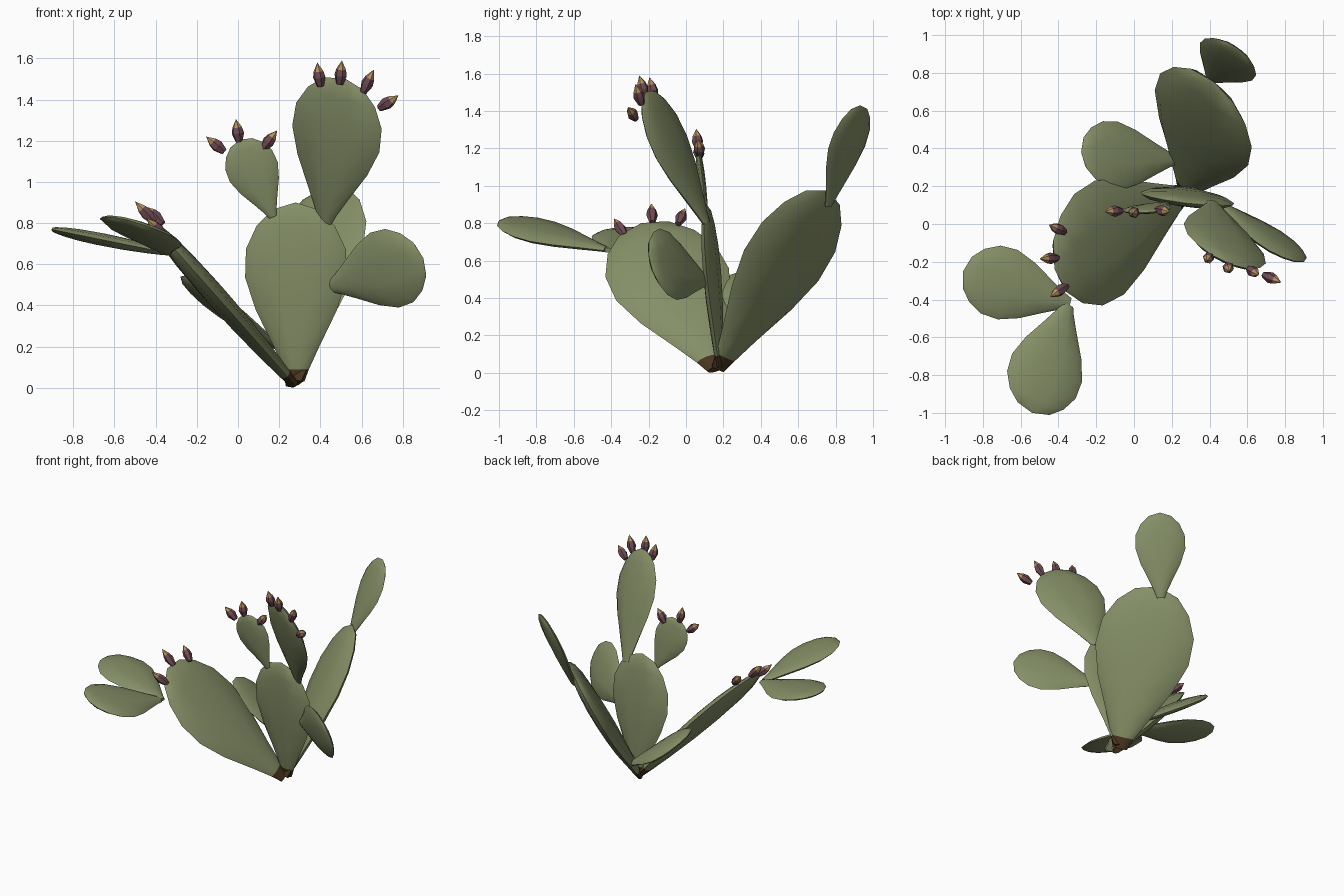
import bpy, bmesh, math
from mathutils import Vector

if "Cube" in bpy.data.objects:
    bpy.data.objects.remove(bpy.data.objects["Cube"])


def material(name, rgb):
    m = bpy.data.materials.new(name)
    m.diffuse_color = (*rgb, 1)
    m.use_nodes = True
    m.node_tree.nodes["Principled BSDF"].inputs["Base Color"].default_value = m.diffuse_color
    return m


GREEN = material("pad green", (0.235, 0.275, 0.135))
BROWN = material("woody brown", (0.065, 0.035, 0.014))
PLUM = material("fruit plum", (0.16, 0.07, 0.085))
TAN = material("fruit tip tan", (0.48, 0.29, 0.12))

# Pad outline: (position along the pad, half width, half thickness), relative to the maximum
PROFILE = [(0, .15, .40), (.07, .24, .55), (.2, .45, .75), (.4, .79, .95), (.58, .99, 1),
           (.74, .97, .92), (.87, .76, .72), (.96, .45, .45)]
SIDES = 10


def finish(bm, name, mats, angle):
    bmesh.ops.recalc_face_normals(bm, faces=bm.faces)
    me = bpy.data.meshes.new(name)
    bm.to_mesh(me)
    bm.free()
    for m in mats:
        me.materials.append(m)
    ob = bpy.data.objects.new(name, me)
    bpy.context.collection.objects.link(ob)
    bpy.ops.object.select_all(action='DESELECT')
    ob.select_set(True)
    bpy.context.view_layer.objects.active = ob
    bpy.ops.object.shade_smooth_by_angle(angle=math.radians(angle))
    return ob


def loft(bm, rings, tip):
    """Skin the rings, cap the start and close the end on a point."""
    loops = [[bm.verts.new(p) for p in r] for r in rings]
    n = len(loops[0])
    bm.faces.new(loops[0])
    for a, b in zip(loops, loops[1:]):
        for i in range(n):
            j = (i + 1) % n
            bm.faces.new((a[i], a[j], b[j], b[i]))
    end = bm.verts.new(tip)
    return [bm.faces.new((loops[-1][i], loops[-1][(i + 1) % n], end)) for i in range(n)]


def pad(name, base, tip, across, ratio=0.165, root=False):
    """Flat paddle from base to tip; 'across' is the full width vector."""
    base, tip, across = Vector(base), Vector(tip), Vector(across)
    axis = tip - base
    half = across.length / 2
    u = (across - axis * across.dot(axis) / axis.length_squared).normalized()
    n = axis.cross(u).normalized()
    rings = []
    for t, w, th in PROFILE:
        c = base + axis * t
        ring = []
        for k in range(SIDES):
            a = math.tau * k / SIDES
            ring.append(c + u * half * w * math.cos(a) + n * half * ratio * th * math.sin(a))
        rings.append(ring)
    bm = bmesh.new()
    loft(bm, rings, tip)
    if root:  # woody foot of the pads that grow from the ground
        for f in bm.faces:
            if f.calc_center_median().z < 0.085:
                f.material_index = 1
    return finish(bm, name, [GREEN, BROWN] if root else [GREEN], 50)


def fruit(name, base, tip):
    """Six-sided bud with a pale cone tip."""
    base, tip = Vector(base), Vector(tip)
    axis = tip - base
    u = axis.orthogonal().normalized()
    v = axis.cross(u).normalized()
    rings = [[base + axis * t + (u * math.cos(math.tau * k / 6) + v * math.sin(math.tau * k / 6)) * r
              for k in range(6)] for t, r in ((-.05, .017), (.35, .031), (.62, .024))]
    bm = bmesh.new()
    for f in loft(bm, rings, tip):
        f.material_index = 1
    return finish(bm, name, [PLUM, TAN], 25)


# Pads rising from the root
pad("centre_pad", (.285, .18, .03), (.28, .11, .90), (.50, -.06, 0), root=True)
pad("back_pad", (.27, .17, .02), (.42, .755, .975), (.5, -.4, .17), root=True)
pad("front_left_pad", (.27, .16, .02), (-.42, -.24, .80), (.17, -.6, -.19), root=True)

# Pads growing on other pads
pad("top_right_pad", (.42, .11, .80), (.515, -.215, 1.505), (.43, -.17, -.11))
pad("top_left_pad", (.17, .11, .83), (.01, .06, 1.205), (.24, 0, .085))
pad("right_pad", (.45, .11, .49), (.90, -.20, .63), (-.13, -.05, .37))
pad("back_top_pad", (.40, .76, .89), (.55, .93, 1.43), (.28, -.2, -.015))
pad("back_left_pad", (.22, .34, .18), (-.28, .38, .54), (-.03, .36, -.08))
pad("left_upper_pad", (-.34, -.42, .655), (-.905, -.25, .77), (.11, .37, -.02))
pad("left_lower_pad", (-.35, -.43, .66), (-.54, -1.0, .815), (.38, -.13, -.10))

# Fruits: base and tip of each
FRUITS = {
    "top_right_fruit": [((.40, -.17, 1.47), (.385, -.195, 1.58)),
                        ((.495, -.22, 1.48), (.505, -.25, 1.59)),
                        ((.61, -.24, 1.44), (.66, -.27, 1.545)),
                        ((.69, -.27, 1.36), (.78, -.31, 1.42))],
    "top_left_fruit": [((-.07, .07, 1.15), (-.155, .065, 1.22)),
                       ((.005, .065, 1.20), (-.01, .055, 1.305)),
                       ((.125, .075, 1.165), (.19, .065, 1.25))],
    "left_fruit": [((-.37, -.04, .80), (-.45, -.005, .88)),
                   ((-.41, -.18, .81), (-.50, -.185, .905)),
                   ((-.36, -.33, .74), (-.445, -.385, .825))],
}
for name, items in FRUITS.items():
    for i, (b, t) in enumerate(items, 1):
        fruit(f"{name}_{i}", b, t)
